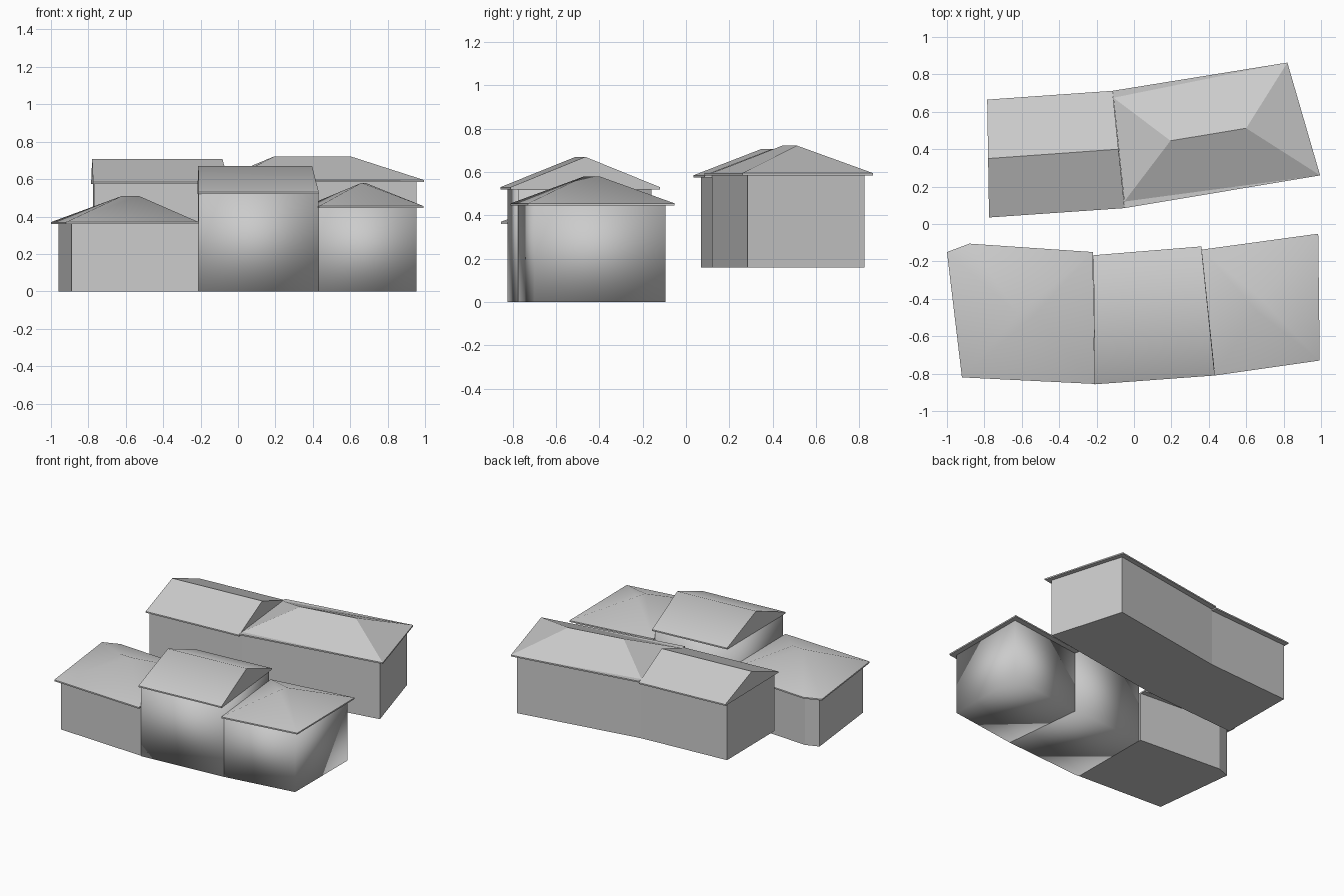
import bpy, bmesh, math

if "Cube" in bpy.data.objects:
    bpy.data.objects.remove(bpy.data.objects["Cube"])

LIP = 0.01  # roof edge thickness


def make_object(name, verts, faces, smooth=None):
    """smooth: None = flat, otherwise the angle (degrees) up to which edges stay soft."""
    bm = bmesh.new()
    vs = [bm.verts.new(v) for v in verts]
    for f in faces:
        bm.faces.new([vs[i] for i in f])
    bmesh.ops.recalc_face_normals(bm, faces=bm.faces)
    if smooth is not None:
        for f in bm.faces:
            f.smooth = True
        for e in bm.edges:
            e.smooth = e.calc_face_angle(0) < math.radians(smooth)
    mesh = bpy.data.meshes.new(name)
    bm.to_mesh(mesh)
    bm.free()
    obj = bpy.data.objects.new(name, mesh)
    bpy.context.collection.objects.link(obj)
    return obj


def prism_sides(n):
    return [(i, (i + 1) % n, n + (i + 1) % n, n + i) for i in range(n)]


def walls(name, plan, z0, z1, smooth=None):
    n = len(plan)
    verts = [(x, y, z) for z in (z0, z1) for x, y in plan]
    faces = prism_sides(n) + [tuple(range(n)), tuple(range(n, 2 * n))]
    make_object(name, verts, faces, smooth)


def roof(name, eaves, z, ridge, top, slopes, smooth=None):
    """Soffit, thin eave edge and sloping faces up to a two-point ridge.
    Slope indices: eave corners first, then 'a' and 'b' for the ridge ends."""
    n = len(eaves)
    verts = [(x, y, h) for h in (z - LIP, z) for x, y in eaves]
    verts += [(x, y, top) for x, y in ridge]
    ids = {'a': 2 * n, 'b': 2 * n + 1}
    faces = prism_sides(n) + [tuple(range(n))]
    faces += [tuple(ids[c] if c in ids else n + int(c) for c in s) for s in slopes]
    make_object(name, verts, faces, smooth)


FOUR = ["01ba", "12b", "23ab", "30a"]        # plain gable or hip
FIVE = ["01ba", "12b", "23ab", "34a", "40a"]  # hip with a cut corner
SIX = ["015", "51ba", "12b", "234", "24ab", "45a"]

# Front row, left house
walls("front_left_walls",
      [(-0.89, -0.785), (-0.21, -0.82), (-0.215, -0.19), (-0.865, -0.145), (-0.96, -0.18)],
      0, 0.36)
roof("front_left_roof",
     [(-0.92, -0.82), (-0.21, -0.855), (-0.22, -0.15), (-0.88, -0.105), (-1.0, -0.15)],
     0.37, [(-0.62, -0.48), (-0.53, -0.485)], 0.51, FIVE, 60)

# Front row, middle house with gable ends
walls("front_middle_walls",
      [(-0.21, -0.825), (0.43, -0.775), (0.365, -0.16), (-0.215, -0.205)],
      0, 0.52, 180)
roof("front_middle_roof",
     [(-0.21, -0.857), (0.432, -0.81), (0.36, -0.12), (-0.217, -0.167)],
     0.53, [(-0.213, -0.51), (0.396, -0.465)], 0.67, FOUR, 60)

# Front row, right house
walls("front_right_walls",
      [(0.955, -0.70), (0.955, -0.095), (0.365, -0.175), (0.43, -0.775)],
      0, 0.445, 180)
roof("front_right_roof",
     [(0.993, -0.73), (0.985, -0.052), (0.362, -0.137), (0.432, -0.81)],
     0.455, [(0.66, -0.47), (0.68, -0.40)], 0.58, FOUR, 60)

# Back row, left house with gable ends
walls("back_left_walls",
      [(-0.77, 0.07), (-0.05, 0.12), (-0.11, 0.675), (-0.775, 0.63)],
      0.16, 0.575)
roof("back_left_roof",
     [(-0.775, 0.035), (-0.05, 0.085), (-0.115, 0.712), (-0.785, 0.665)],
     0.585, [(-0.78, 0.35), (-0.083, 0.40)], 0.707, FOUR)

# Back row, right house with hipped roof
walls("back_right_walls",
      [(-0.05, 0.12), (0.955, 0.285), (0.795, 0.825), (-0.11, 0.675)],
      0.16, 0.585)
roof("back_right_roof",
     [(-0.05, 0.085), (0.995, 0.26), (0.82, 0.863), (-0.115, 0.712),
      (-0.11, 0.675), (-0.052, 0.12)],
     0.595, [(0.195, 0.445), (0.60, 0.512)], 0.722, SIX)
